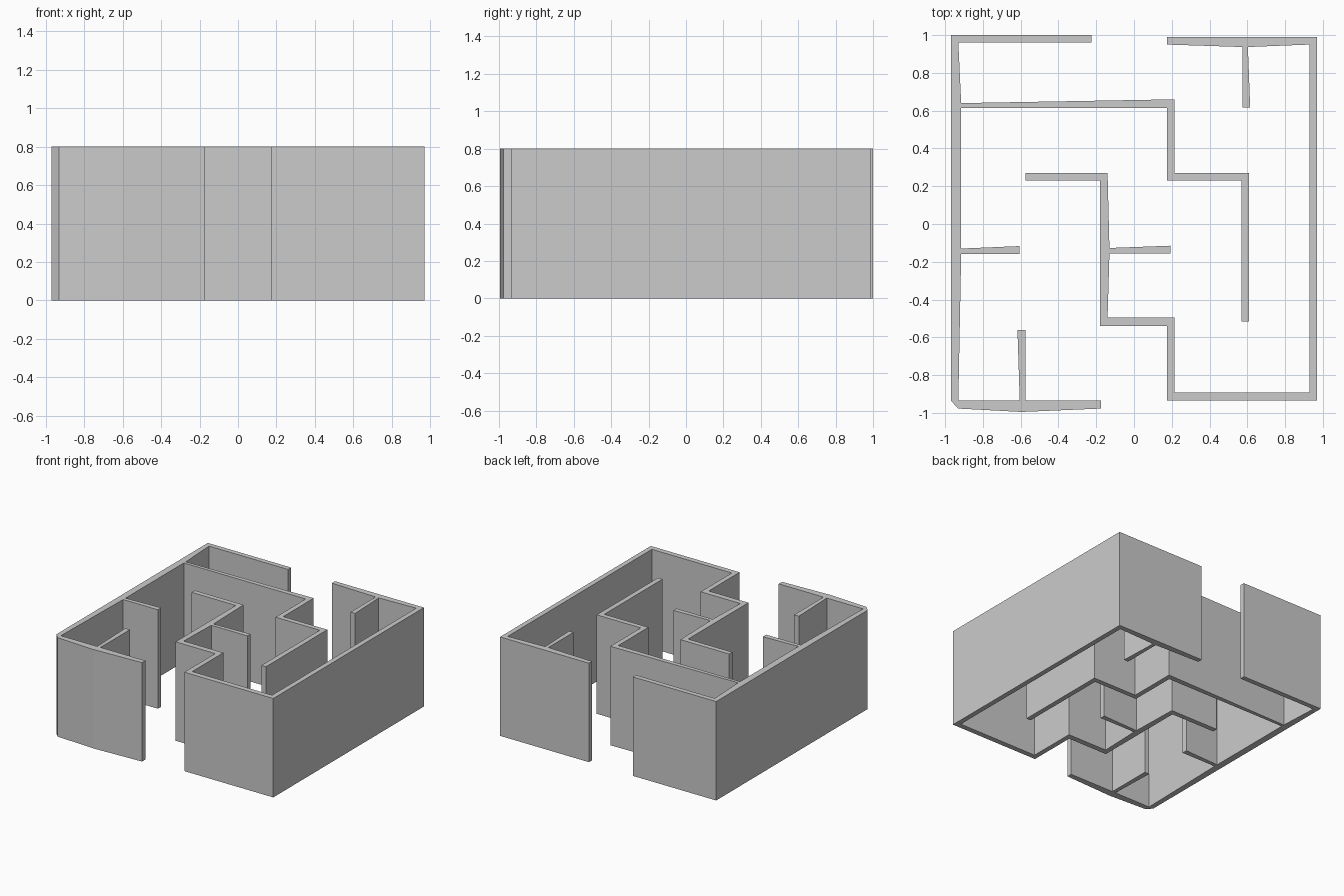
import bpy
import bmesh

HEIGHT = 0.8


def extrude_footprint(name, outline):
    """Raise a closed floor-plan outline into a solid wall."""
    bm = bmesh.new()
    base = bm.faces.new([bm.verts.new((x, y, 0)) for x, y in outline])
    top = bmesh.ops.extrude_face_region(bm, geom=[base], use_keep_orig=True)
    verts = [g for g in top["geom"] if isinstance(g, bmesh.types.BMVert)]
    bmesh.ops.translate(bm, verts=verts, vec=(0, 0, HEIGHT))
    bmesh.ops.recalc_face_normals(bm, faces=bm.faces[:])
    mesh = bpy.data.meshes.new(name)
    bm.to_mesh(mesh)
    bm.free()
    obj = bpy.data.objects.new(name, mesh)
    bpy.context.collection.objects.link(obj)
    return obj


# Left half of the maze: outer wall, stepped inner wall and two stubs
extrude_footprint("left_maze_wall", [
    # back wall and outer corner
    (-0.97, 1.0), (-0.225, 1.0), (-0.225, 0.96), (-0.93, 0.96),
    # stepped inner wall, out and back
    (-0.915, 0.64), (0.215, 0.66), (0.215, 0.27), (0.61, 0.27),
    (0.61, -0.515), (0.57, -0.515), (0.57, 0.23), (0.175, 0.23),
    (0.175, 0.615), (-0.915, 0.615),
    # side stub
    (-0.915, -0.13), (-0.605, -0.117), (-0.605, -0.16), (-0.915, -0.16),
    # front stub
    (-0.93, -0.935), (-0.605, -0.935), (-0.617, -0.56), (-0.575, -0.56),
    (-0.575, -0.935),
    # front wall and clipped corner
    (-0.175, -0.935), (-0.175, -0.977), (-0.595, -0.995),
    (-0.93, -0.977), (-0.97, -0.935),
])

# Right half of the maze: outer wall, stepped inner wall and two stubs
extrude_footprint("right_maze_wall", [
    # outer wall
    (0.175, 0.99), (0.97, 0.99), (0.97, -0.935), (0.175, -0.935),
    # stepped inner wall, outer side and tip
    (0.175, -0.54), (-0.18, -0.54), (-0.18, 0.23), (-0.575, 0.23),
    (-0.575, 0.27), (-0.14, 0.27),
    # inner stub
    (-0.13, -0.127), (0.193, -0.115), (0.193, -0.155), (-0.13, -0.155),
    # return along the inner faces
    (-0.14, -0.495), (0.215, -0.495), (0.215, -0.892), (0.93, -0.892),
    (0.93, 0.95),
    # back stub
    (0.603, 0.937), (0.615, 0.617), (0.575, 0.617), (0.575, 0.937),
    (0.175, 0.95),
])
